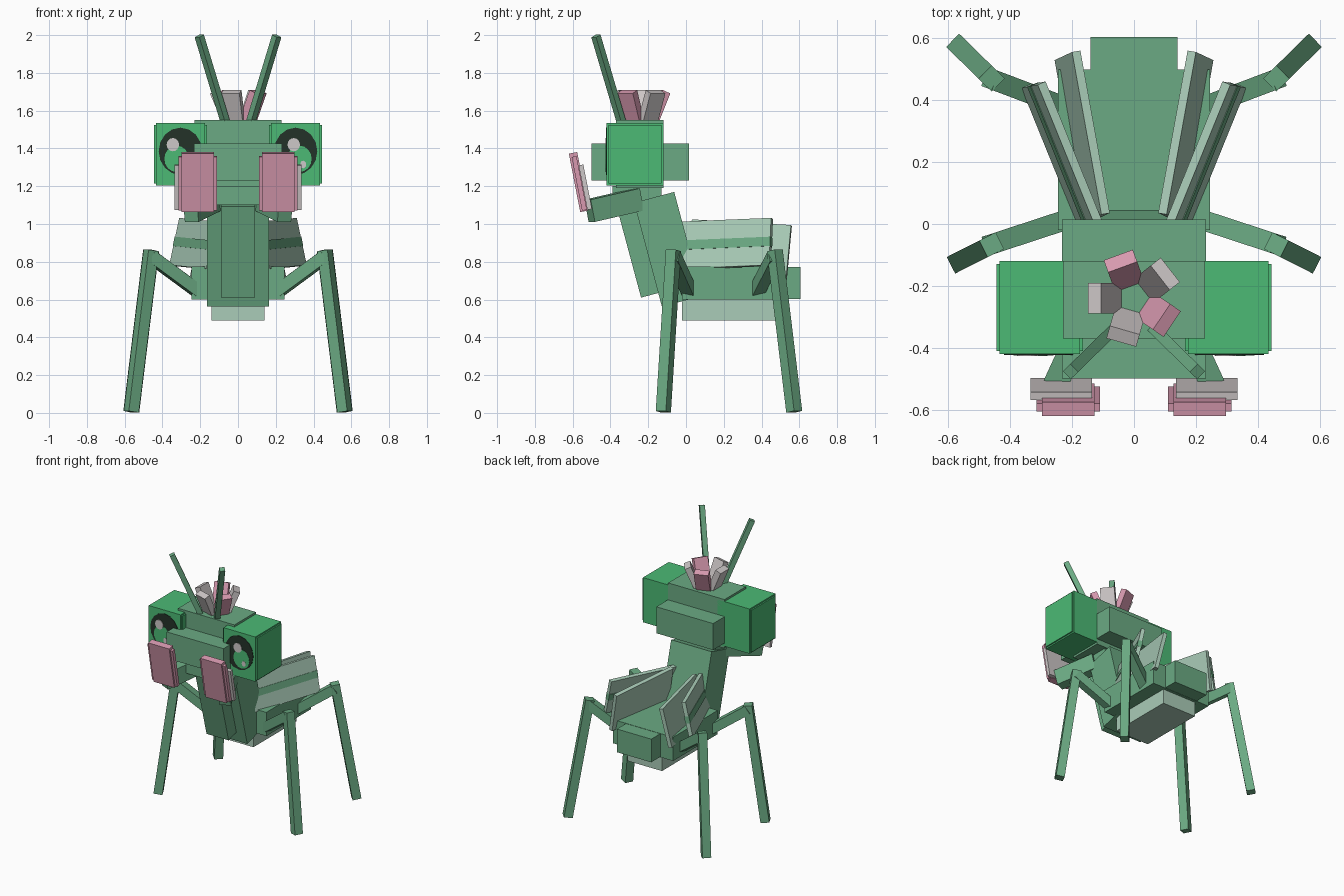
import bpy
import math
from mathutils import Vector, Matrix

old = bpy.data.objects.get("Cube")
if old:
    bpy.data.objects.remove(old, do_unlink=True)


def material(name, rgb):
    """Flat material from 0-255 display colour."""
    lin = [((c / 255 + 0.055) / 1.055) ** 2.4 for c in rgb] + [1]
    m = bpy.data.materials.new(name)
    m.use_nodes = True
    m.diffuse_color = lin
    m.node_tree.nodes["Principled BSDF"].inputs["Base Color"].default_value = lin
    return m


GREEN = material("leaf green", (107, 170, 131))
BRIGHT = material("bright eye green", (76, 186, 117))
PALE = material("pale green", (170, 204, 184))
PINK = material("petal pink", (216, 154, 176))
GREY = material("petal grey", (206, 200, 200))
DARK = material("pupil dark", (36, 50, 40))


def box(name, mat, centre, size, rot=None):
    bpy.ops.mesh.primitive_cube_add(size=1)
    ob = bpy.context.object
    ob.name = name
    ob.data.materials.append(mat)
    rot = rot or Matrix.Identity(4)
    ob.matrix_world = Matrix.Translation(centre) @ rot @ Matrix.Diagonal((*size, 1))
    return ob


def span(name, mat, lo, hi):
    """Axis-aligned box between two corners."""
    lo, hi = Vector(lo), Vector(hi)
    return box(name, mat, (lo + hi) / 2, hi - lo)


def beam(name, mat, a, b, width, height, lean=0):
    """Box running from a to b, rolled about its own length by lean degrees."""
    a, b = Vector(a), Vector(b)
    d = b - a
    side = d.cross(Vector((0, 0, 1))).normalized()
    up = side.cross(d).normalized()
    rot = Matrix((side, d.normalized(), up)).transposed().to_4x4()
    rot = rot @ Matrix.Rotation(math.radians(lean), 4, 'Y')
    return box(name, mat, (a + b) / 2, (width, d.length, height), rot)


def disc(name, mat, x, y, z, rx, rz):
    """Thin painted plate facing the front."""
    bpy.ops.mesh.primitive_cylinder_add(vertices=16, radius=1, depth=1)
    ob = bpy.context.object
    ob.name = name
    ob.data.materials.append(mat)
    ob.matrix_world = (Matrix.Translation((x, y, z)) @ Matrix.Rotation(math.pi / 2, 4, 'X')
                       @ Matrix.Diagonal((rx, rz, 0.004, 1)))


def tilt(deg):
    return Matrix.Rotation(math.radians(deg), 4, 'X')


# Head
span("head", GREEN, (-.23, -.37, 1.19), (.23, -.12, 1.55))
span("head_bar", GREEN, (-.232, -.5, 1.23), (.232, .015, 1.425))
span("chin", GREEN, (-.15, -.39, 1.1), (.15, -.13, 1.2))

# Thorax leaning forward
box("thorax", GREEN, (0, -.095, .866), (.33, .22, .57), tilt(15))
box("thorax_front", GREEN, (0, -.235, .87), (.18, .14, .5), tilt(15))

# Abdomen
span("abdomen", GREEN, (-.245, -.02, .6), (.245, .5, .775))
span("tail", GREEN, (-.14, .4, .602), (.14, .605, .773))
span("belly", PALE, (-.14, -.02, .49), (.14, .48, .61))

for s, label in ((1, "left"), (-1, "right")):
    def at(x, y, z):
        return (s * x, y, z)

    # Eyes: two overlapping boxes give the stepped edge
    box(label + "_eye", BRIGHT, at(.305, -.27, 1.37), (.28, .28, .31))
    box(label + "_eye_core", BRIGHT, at(.305, -.27, 1.37), (.26, .3, .33))
    disc(label + "_pupil", DARK, s * .305, -.421, 1.385, .115, .125)
    disc(label + "_iris", BRIGHT, s * .325, -.423, 1.345, .065, .07)
    disc(label + "_glint", GREY, s * .32 - .025, -.425, 1.42, .033, .035)
    disc(label + "_small_glint", GREY, s * .32 + .025, -.425, 1.315, .016, .02)

    # Antenna
    beam(label + "_antenna", GREEN, at(.055, -.33, 1.5), at(.205, -.477, 1.995), .036, .036)

    # Front arm with a petal claw
    beam(label + "_arm", GREEN, at(.13, -.25, 1.13), at(.25, -.51, 1.07), .08, .12)
    box(label + "_claw", PINK, at(.213, -.565, 1.215), (.205, .026, .29), tilt(11))
    box(label + "_claw_core", PINK, at(.213, -.568, 1.222), (.17, .045, .315), tilt(11))
    box(label + "_claw_back", GREY, at(.235, -.533, 1.195), (.2, .025, .24), tilt(11))

    # Wings with a green stripe along the outer one
    beam(label + "_outer_wing", PALE, at(.13, -.03, .885), at(.325, .45, .905), .028, .255, -12 * s)
    beam(label + "_wing_stripe", GREEN, at(.13, -.031, .885), at(.325, .451, .905), .034, .05, -12 * s)
    beam(label + "_inner_wing", PALE, at(.12, .02, .88), at(.215, .545, .85), .028, .29, -12 * s)

    # Walking legs
    for end, hip_y, knee_y, foot_y in (("front", .02, -.067, -.12), ("rear", .37, .47, .573)):
        name = label + "_" + end
        beam(name + "_thigh", GREEN, at(.2, hip_y, .635), at(.465, knee_y, .83), .065, .065)
        beam(name + "_shin", GREEN, at(.46, knee_y, .86), at(.565, foot_y, .006), .06, .06)

# Petal crest spread in a ring
for i, mat in enumerate((PINK, GREY, GREY, GREY, PINK)):
    turn = Matrix.Rotation(math.radians(110 + 72 * i), 4, 'Z')
    lean = Matrix.Rotation(math.radians(23), 4, 'Y')
    if i == 1:
        turn = Matrix.Rotation(math.pi, 4, 'Z')
    centre = Vector((0, -.24, 1.615)) + turn @ Vector((.092, 0, 0))
    box("crest_petal_%d" % (i + 1), mat, centre, (.045, .1, .185), turn @ lean)

# Crest order: back, right, front right, back left, front left
order = {"crest_petal_4": GREY, "crest_petal_5": GREY}
pink = bpy.data.objects["crest_petal_4"]
pink.data.materials[0] = PINK
bpy.data.objects["crest_petal_5"].data.materials[0] = order["crest_petal_5"]
